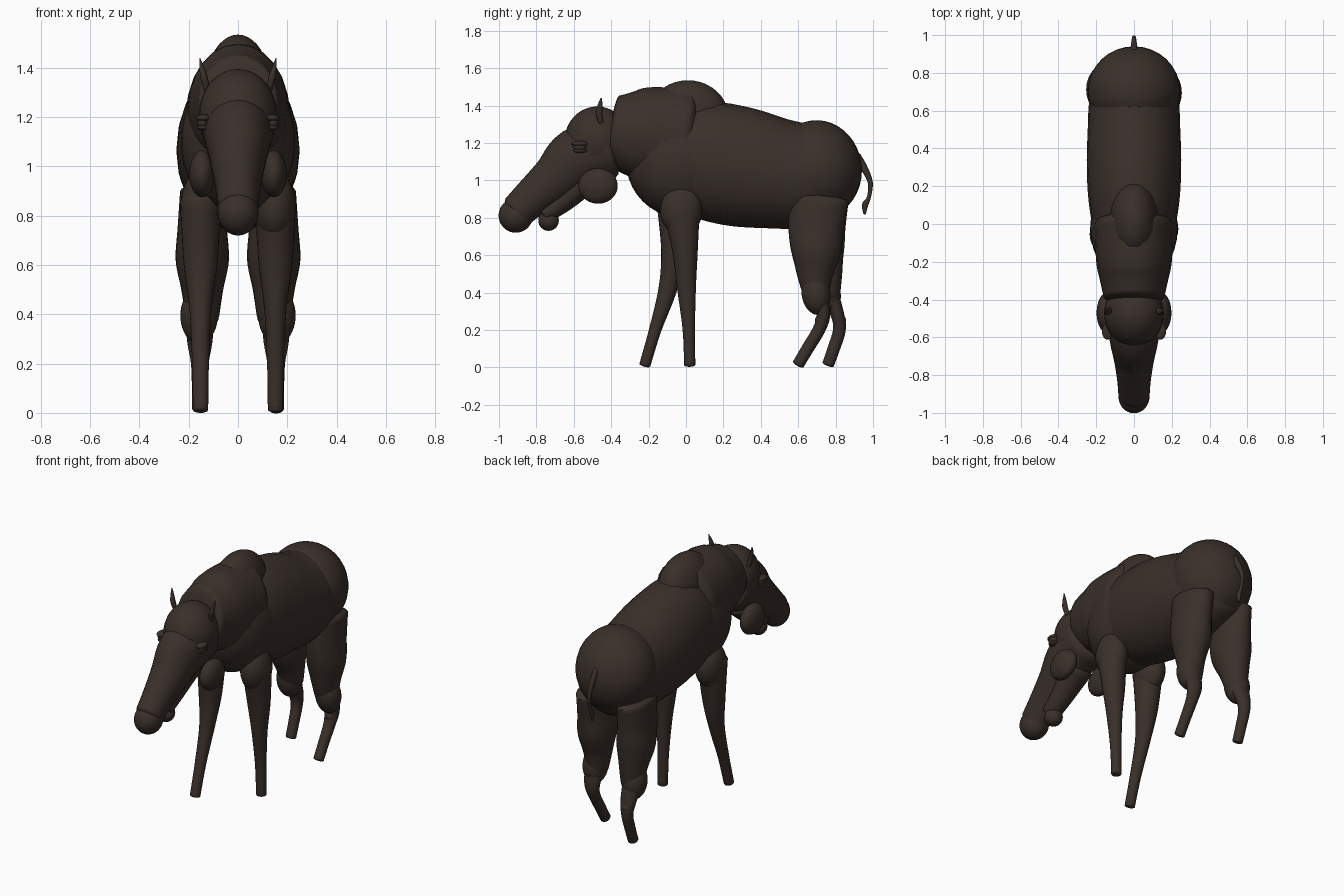
import bpy, bmesh, math
from mathutils import Vector, Matrix

if "Cube" in bpy.data.objects:
    bpy.data.objects.remove(bpy.data.objects["Cube"], do_unlink=True)


def material(name, color):
    m = bpy.data.materials.new(name)
    m.use_nodes = True
    m.diffuse_color = color
    m.node_tree.nodes["Principled BSDF"].inputs["Base Color"].default_value = color
    return m


HIDE = material("dark brown hide", (0.042, 0.029, 0.023, 1))


def finish(name, bm):
    bmesh.ops.recalc_face_normals(bm, faces=bm.faces[:])
    for f in bm.faces:
        f.smooth = True
    me = bpy.data.meshes.new(name)
    bm.to_mesh(me)
    bm.free()
    me.materials.append(HIDE)
    ob = bpy.data.objects.new(name, me)
    bpy.context.collection.objects.link(ob)
    bpy.ops.object.select_all(action="DESELECT")
    ob.select_set(True)
    bpy.context.view_layer.objects.active = ob
    bpy.ops.object.shade_smooth_by_angle(angle=math.radians(50))
    return ob


def ball(name, at, size, tilt=0):
    """Ellipsoid, tilted about the x axis."""
    bm = bmesh.new()
    bmesh.ops.create_uvsphere(bm, u_segments=32, v_segments=20, radius=1)
    mat = (Matrix.Translation(at) @ Matrix.Rotation(math.radians(tilt), 4, "X")
           @ Matrix.Diagonal((*size, 1)))
    bmesh.ops.transform(bm, matrix=mat, verts=bm.verts[:])
    return finish(name, bm)


def spline(a, b, c, d, t):
    return 0.5 * (2 * b + (c - a) * t + (2 * a - 5 * b + 4 * c - d) * t * t
                  + (3 * b - a - 3 * c + d) * t ** 3)


def loft(name, x, stations, caps=(0.3, 0.3), sides=24, steps=5):
    """Smooth tube through stations (y, z, half width, half depth)."""
    pts = [Vector((x, s[0], s[1])) for s in stations]
    rad = [Vector((s[2], s[3])) for s in stations]
    n = len(pts)
    rings = []
    for i in range(n - 1):
        ids = max(i - 1, 0), i, i + 1, min(i + 2, n - 1)
        for k in range(steps + (i == n - 2)):
            t = k / steps
            rings.append((spline(*[pts[j] for j in ids], t),
                          spline(*[rad[j] for j in ids], t)))
    # rounded ends
    ts = [(rings[min(i + 1, len(rings) - 1)][0] - rings[max(i - 1, 0)][0]).normalized()
          for i in range(len(rings))]
    full = [(p, r, t) for (p, r), t in zip(rings, ts)]

    def dome(end, sign, amount):
        p, r, t = end
        return [(p + t * sign * amount * min(r) * math.sin(a), r * math.cos(a), t)
                for a in (0.4, 0.8, 1.15, 1.45)]
    full = dome(full[0], -1, caps[0])[::-1] + full + dome(full[-1], 1, caps[1])
    bm = bmesh.new()
    side = Vector((1, 0, 0))
    loops = []
    for p, r, t in full:
        up = t.cross(side)
        loops.append([bm.verts.new(p + side * r[0] * math.cos(a) + up * r[1] * math.sin(a))
                      for a in (math.tau * k / sides for k in range(sides))])
    for a, b in zip(loops, loops[1:]):
        for k in range(sides):
            j = (k + 1) % sides
            bm.faces.new((a[k], a[j], b[j], b[k]))
    bm.faces.new(loops[0])
    bm.faces.new(loops[-1])
    return finish(name, bm)


# Trunk
loft("barrel", 0, [(-0.12, 1.1, 0.2, 0.27), (0.1, 1.105, 0.238, 0.315),
                   (0.3, 1.07, 0.25, 0.32), (0.5, 1.035, 0.245, 0.295),
                   (0.66, 1.02, 0.235, 0.275), (0.8, 1.03, 0.19, 0.22)])
ball("chest", (0, -0.02, 1.1), (0.232, 0.3, 0.3))
ball("shoulder_hump", (0, 0.01, 1.33), (0.13, 0.22, 0.205))
ball("rump", (0, 0.705, 1.06), (0.245, 0.235, 0.262), 8)
loft("neck", 0, [(-0.39, 1.27, 0.16, 0.185), (-0.3, 1.255, 0.18, 0.225),
                 (-0.2, 1.245, 0.2, 0.255), (0, 1.22, 0.21, 0.27)], (0.12, 0.3))

# Head
ball("skull", (0, -0.475, 1.21), (0.158, 0.175, 0.185), 0)
loft("muzzle", 0, [(-0.42, 1.17, 0.15, 0.16), (-0.58, 1.115, 0.135, 0.165),
                   (-0.7, 1.01, 0.11, 0.13), (-0.82, 0.91, 0.09, 0.105),
                   (-0.9, 0.835, 0.083, 0.094)], (0.3, 0.4))
ball("nose", (0, -0.91, 0.812), (0.083, 0.092, 0.092))
ball("chin", (0, -0.735, 0.785), (0.055, 0.055, 0.055))
loft("lower_jaw", 0, [(-0.52, 1.02, 0.1, 0.08), (-0.65, 0.9, 0.07, 0.065),
                      (-0.755, 0.82, 0.055, 0.05)])

for s, tag in ((1, "left"), (-1, "right")):
    ball(tag + "_jowl", (s * 0.145, -0.47, 0.97), (0.053, 0.105, 0.095))
    ball(tag + "_eye", (s * 0.143, -0.568, 1.178), (0.022, 0.034, 0.026))
    ball(tag + "_upper_eyelid", (s * 0.14, -0.568, 1.196), (0.03, 0.044, 0.015))
    ball(tag + "_lower_eyelid", (s * 0.14, -0.566, 1.158), (0.026, 0.036, 0.012))
    ear = loft(tag + "_ear", 0, [(-0.455, -0.04, 0.013, 0.014), (-0.465, 0.01, 0.015, 0.018),
                                 (-0.46, 0.05, 0.01, 0.014), (-0.452, 0.092, 0.002, 0.003)],
               sides=12)
    for v in ear.data.vertices:
        v.co.x = s * (0.135 + v.co.x + v.co.z * 0.22)
        v.co.z += 1.348

# Front legs, the left one upright and the right one reaching forward
for s, tag, bend in ((1, "left", (0, 0, 0, 0, 0)),
                     (-1, "right", (-0.03, -0.06, -0.1, -0.18, -0.24))):
    path = [(-0.025, 0.86, 0.083, 0.1), (-0.005, 0.62, 0.07, 0.068),
            (0.003, 0.42, 0.045, 0.05), (0.015, 0.2, 0.034, 0.033),
            (0.02, 0.012, 0.031, 0.03)]
    loft(tag + "_front_leg", s * 0.152,
         [(y + b, *rest) for (y, *rest), b in zip(path, bend)], (0.5, 0.3))
    ball(tag + "_shoulder", (s * 0.148, -0.025 + bend[0] / 2, 0.84), (0.085, 0.112, 0.14))

# Hind legs, the right one standing further back
for s, tag, back in ((1, "left", 0), (-1, "right", 1)):
    loft(tag + "_thigh", s * 0.145,
         [(0.71, 0.9, 0.09, 0.16), (0.695 + 0.01 * back, 0.75, 0.1, 0.148),
          (0.695 + 0.02 * back, 0.62, 0.108, 0.133), (0.69 + 0.05 * back, 0.5, 0.085, 0.098),
          (0.695 + 0.06 * back, 0.4, 0.07, 0.072)], (0.3, 0.9))
    ball(tag + "_knee", (s * 0.158, 0.695 + 0.055 * back, 0.395), (0.076, 0.077, 0.115), 8)
    loft(tag + "_shin", s * 0.155,
         [(0.71 + 0.06 * back, 0.38, 0.06, 0.05), (0.735 + 0.075 * back, 0.28, 0.05, 0.036),
          (0.71 + 0.11 * back, 0.2, 0.036, 0.034), (0.65 + 0.14 * back, 0.1, 0.032, 0.033),
          (0.6 + 0.16 * back, 0.016, 0.031, 0.032)], (0.5, 0.3))
    ball(tag + "_hock", (s * 0.155, 0.725 + 0.095 * back, 0.25), (0.038, 0.036, 0.035))

# Tail with a small tuft
loft("tail", 0, [(0.91, 1.13, 0.02, 0.025), (0.95, 1.07, 0.016, 0.02),
                 (0.985, 0.99, 0.011, 0.014), (0.978, 0.91, 0.009, 0.011),
                 (0.958, 0.87, 0.013, 0.017), (0.955, 0.82, 0.006, 0.007)], sides=14)
